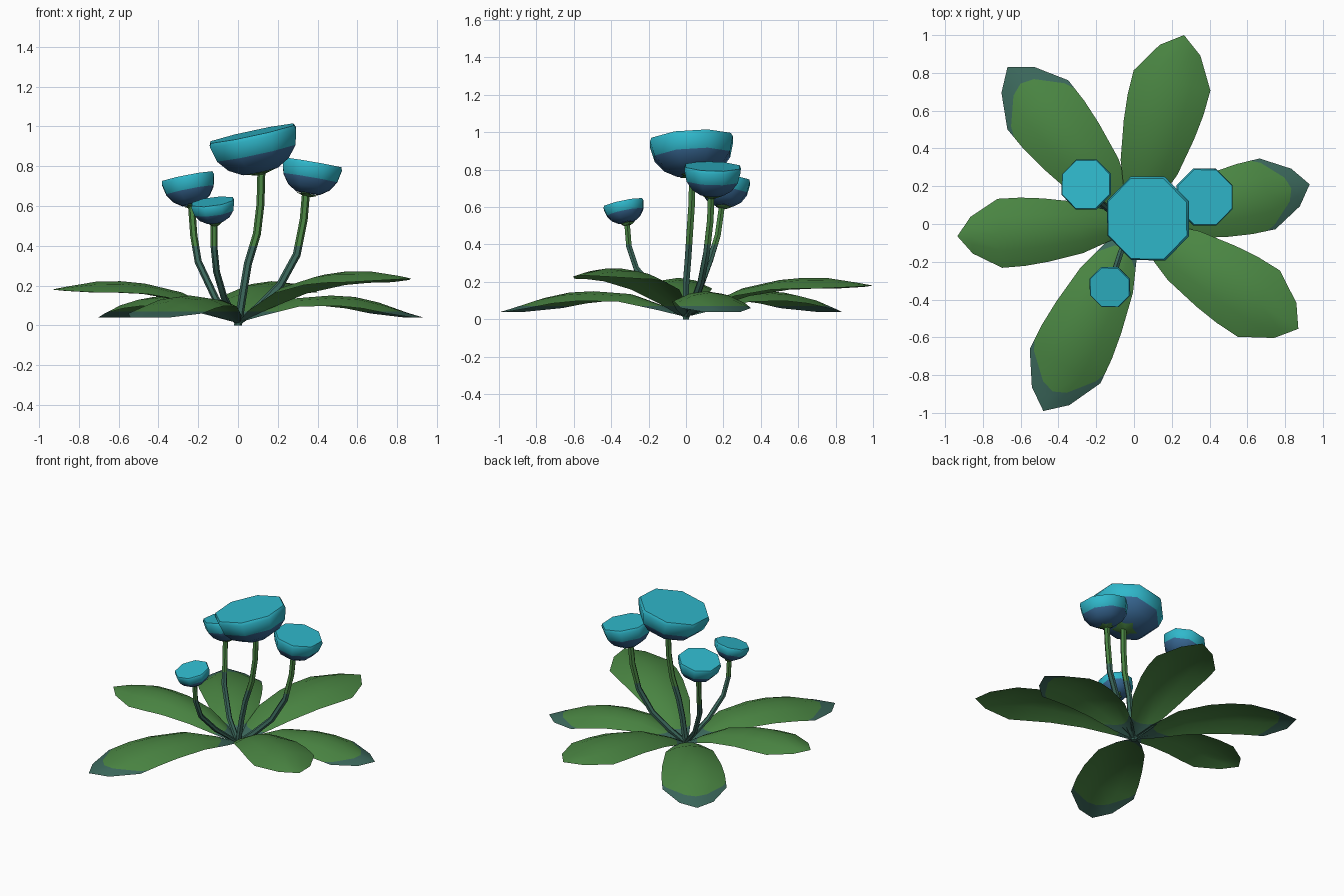
import bpy, bmesh, math
from mathutils import Vector

if "Cube" in bpy.data.objects:
    bpy.data.objects.remove(bpy.data.objects["Cube"])


def material(name, rgb):
    m = bpy.data.materials.new(name)
    m.diffuse_color = (*rgb, 1)
    m.use_nodes = True
    m.node_tree.nodes["Principled BSDF"].inputs["Base Color"].default_value = m.diffuse_color
    return m


GREEN = material("leaf green", (0.068, 0.235, 0.055))
DARK = material("dusky teal green", (0.044, 0.137, 0.105))
CYAN = material("petal turquoise", (0.029, 0.48, 0.60))
BLUE = material("petal blue", (0.04, 0.14, 0.30))


def finish(name, bm, mats, smooth=50):
    me = bpy.data.meshes.new(name)
    bm.to_mesh(me)
    bm.free()
    ob = bpy.data.objects.new(name, me)
    bpy.context.collection.objects.link(ob)
    for m in mats:
        me.materials.append(m)
    bpy.ops.object.select_all(action='DESELECT')
    ob.select_set(True)
    bpy.context.view_layer.objects.active = ob
    bpy.ops.object.shade_smooth_by_angle(angle=math.radians(smooth))
    return ob


def split_by_height(bm, z):
    """Cut the mesh at height z; faces below get material 1."""
    geom = bm.verts[:] + bm.edges[:] + bm.faces[:]
    bmesh.ops.bisect_plane(bm, geom=geom, dist=1e-5, plane_co=(0, 0, z), plane_no=(0, 0, 1))
    for f in bm.faces:
        f.material_index = 1 if f.calc_center_median().z < z else 0


def bridge(bm, rings, closed=True):
    """Skin consecutive vertex rings; returns the faces row by row."""
    rows = []
    for a, b in zip(rings, rings[1:]):
        n = len(a)
        row = []
        for i in range(n if closed else n - 1):
            j = (i + 1) % n
            row.append(bm.faces.new((a[i], a[j], b[j], b[i])))
        rows.append(row)
    return rows


# Leaves: arched sheets with a pointed tip, three drooping and three raised
def leaf(name, tip, half_width, heights):
    along = Vector((tip[0], tip[1], 0))
    side = Vector((-tip[1], tip[0], 0)).normalized()
    stations = (0.02, 0.12, 0.3, 0.5, 0.63, 0.76, 0.92)
    widths = (0.12, 0.4, 0.74, 0.92, 0.99, 1.0, 0.53)
    drops = (0.0, 0.02, 0.04, 0.052, 0.058, 0.055, 0.022)
    bm = bmesh.new()
    rings = []
    for t, w, d, z in zip(stations, widths, drops, heights):
        rings.append([bm.verts.new(along * t + side * (half_width * w * u)
                                   + Vector((0, 0, z - d * u * u)))
                      for u in (1, 0.5, 0, -0.5, -1)])
    bridge(bm, rings, closed=False)
    end = bm.verts.new(along + Vector((0, 0, heights[-1])))
    for a, b in zip(rings[-1], rings[-1][1:]):
        bm.faces.new((a, b, end))
    bmesh.ops.recalc_face_normals(bm, faces=bm.faces)
    if sum(f.normal.z for f in bm.faces) < 0:
        bmesh.ops.reverse_faces(bm, faces=bm.faces)
    split_by_height(bm, 0.07)
    finish(name, bm, [GREEN, DARK])


droop = (0.02, 0.07, 0.135, 0.15, 0.143, 0.115, 0.062, 0.04)
raised = (0.02, 0.08, 0.165, 0.21, 0.222, 0.22, 0.195, 0.18)
high = (0.02, 0.10, 0.20, 0.255, 0.272, 0.272, 0.25, 0.235)
leaf("leaf_back", (0.265, 1.0), 0.21, raised)
leaf("leaf_back_left", (-0.67, 0.83), 0.207, droop)
leaf("leaf_left", (-0.935, -0.065), 0.183, raised)
leaf("leaf_front_left", (-0.48, -0.99), 0.208, droop)
leaf("leaf_front_right", (0.87, -0.555), 0.208, high)
leaf("leaf_right", (0.93, 0.21), 0.192, droop)


# Stems: bent six-sided tubes
def stem(name, path, r=0.02):
    pts = [Vector(p) for p in path]
    bm = bmesh.new()
    rings = []
    for i, p in enumerate(pts):
        d = (pts[min(i + 1, len(pts) - 1)] - pts[max(i - 1, 0)]).normalized()
        if i == 0:
            d = Vector((0, 0, 1))
        x = Vector((0, 1, 0)).cross(d).normalized()
        y = d.cross(x)
        rings.append([bm.verts.new(p + r * (x * math.cos(k * math.pi / 3)
                                            + y * math.sin(k * math.pi / 3))) for k in range(6)])
    bridge(bm, rings)
    bm.faces.new(rings[0][::-1])
    bm.faces.new(rings[-1])
    split_by_height(bm, 0.4)
    finish(name, bm, [GREEN, DARK])


# Flower heads: tilted eight-sided cups, blue below and turquoise above
def flower(name, base, normal, r, h):
    rot = Vector(normal).to_track_quat('Z', 'Y')
    spin = -math.atan2((rot @ Vector((1, 0, 0))).y, (rot @ Vector((1, 0, 0))).x)
    base = Vector(base)

    def ring(bm, radius, z, n=8):
        out = []
        for k in range(n):
            a = (k + 0.5) * 2 * math.pi / n + spin
            rad = radius[k % 2] if isinstance(radius, tuple) else radius
            out.append(bm.verts.new(base + rot @ Vector((rad * math.cos(a), rad * math.sin(a), z))))
        return out

    bm = bmesh.new()
    profile = [(0.40, 0), (0.70, 0.20), (0.91, 0.50), (1.0, 0.90), (0.96, 1.0)]
    rings = [ring(bm, r * a, h * b) for a, b in profile]
    rows = bridge(bm, rings)
    for row in rows[:2]:
        for f in row:
            f.material_index = 1
    bm.faces.new(rings[0][::-1]).material_index = 1
    bm.faces.new(rings[-1])
    finish(name + "_head", bm, [CYAN, BLUE])

    # Small pointed collar under the cup
    bm = bmesh.new()
    low, star = ring(bm, 0.02, -0.018, 10), ring(bm, (r * 0.36, r * 0.22), -0.004, 10)
    bridge(bm, [low, star])
    bm.faces.new(low[::-1])
    bm.faces.new(star)
    finish(name + "_collar", bm, [GREEN])


stem("large_stem", [(0, 0, 0), (0.03, 0, 0.19), (0.05, 0.01, 0.31), (0.095, 0.02, 0.46),
                    (0.113, 0.03, 0.61), (0.118, 0.035, 0.79)])
flower("large_flower", (0.112, 0.04, 0.775), (-0.21, -0.06, 0.97), 0.24, 0.195)

stem("right_stem", [(0, 0, 0.01), (0.10, 0.04, 0.09), (0.21, 0.08, 0.2), (0.295, 0.11, 0.355),
                    (0.33, 0.13, 0.53), (0.343, 0.135, 0.68)])
flower("right_flower", (0.35, 0.138, 0.665), (0.17, 0.03, 0.985), 0.163, 0.155)

stem("left_stem", [(0, 0, 0.01), (-0.11, 0.06, 0.13), (-0.2, 0.13, 0.32),
                   (-0.222, 0.17, 0.45), (-0.235, 0.195, 0.625)], 0.018)
flower("left_flower", (-0.228, 0.2, 0.61), (-0.19, 0.07, 0.98), 0.144, 0.14)

stem("small_stem", [(0, 0, 0.01), (-0.07, -0.15, 0.14), (-0.108, -0.265, 0.27),
                    (-0.12, -0.305, 0.39), (-0.12, -0.317, 0.535)], 0.017)
flower("small_flower", (-0.115, -0.315, 0.52), (-0.13, -0.2, 0.97), 0.117, 0.105)
